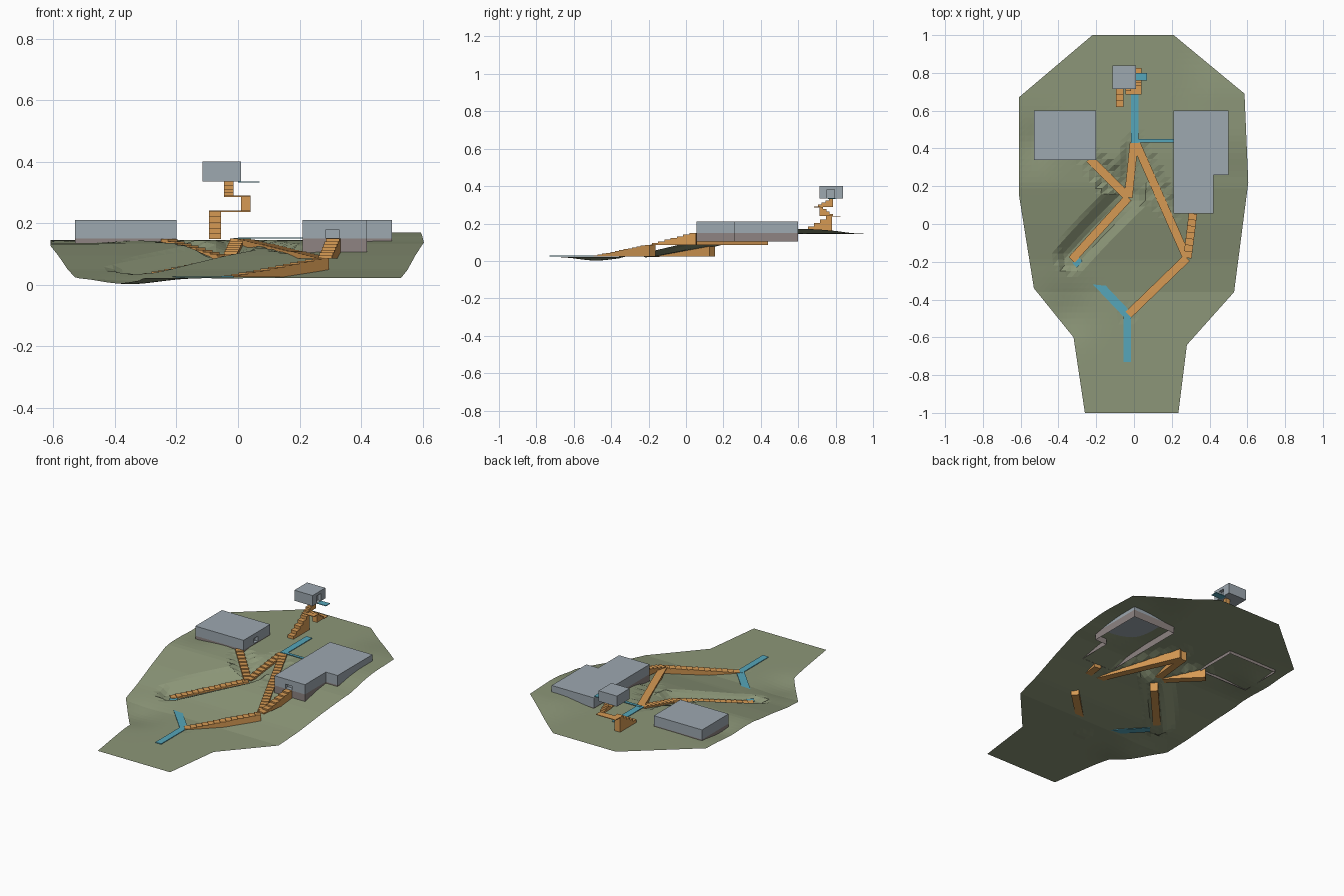
import bpy, bmesh, math
from mathutils import Vector

if "Cube" in bpy.data.objects:
    bpy.data.objects.remove(bpy.data.objects["Cube"])


def material(name, rgb):
    m = bpy.data.materials.new(name)
    lin = [(c / 255 / 12.92) if c < 11 else ((c / 255 + 0.055) / 1.055) ** 2.4 for c in rgb]
    m.diffuse_color = (*lin, 1)
    m.use_nodes = True
    m.node_tree.nodes["Principled BSDF"].inputs["Base Color"].default_value = m.diffuse_color
    return m


GREEN = material("grass green", (140, 150, 120))
ORANGE = material("stair orange", (214, 154, 84))
BLUE = material("path blue", (86, 166, 186))
GREY = material("building grey", (157, 168, 176))
TAUPE = material("footing taupe", (142, 132, 130))


def finish(name, bm, mat, normals=True):
    if normals:
        bmesh.ops.recalc_face_normals(bm, faces=bm.faces)
    me = bpy.data.meshes.new(name)
    bm.to_mesh(me)
    bm.free()
    me.materials.append(mat)
    ob = bpy.data.objects.new(name, me)
    bpy.context.collection.objects.link(ob)
    return ob


def prism(name, pts, shift, mat, caps=True):
    """Extrude a closed 3D outline along a vector."""
    bm = bmesh.new()
    a = [bm.verts.new(p) for p in pts]
    b = [bm.verts.new(Vector(p) + Vector(shift)) for p in pts]
    n = len(pts)
    for i in range(n):
        j = (i + 1) % n
        bm.faces.new((a[i], a[j], b[j], b[i]))
    if caps:
        bm.faces.new(a[::-1])
        bm.faces.new(b)
    return finish(name, bm, mat)


def block(name, x0, x1, y0, y1, z0, z1, mat):
    pts = [(x0, y0, z0), (x1, y0, z0), (x1, y1, z0), (x0, y1, z0)]
    return prism(name, pts, (0, 0, z1 - z0), mat)


def stair(name, p, q, width):
    """Solid stepped flight with a flat underside at the start height."""
    p, q = Vector(p), Vector(q)
    run = Vector((q.x - p.x, q.y - p.y, 0))
    n = max(4, round(run.length / 0.032))
    side = Vector((-run.y, run.x, 0)).normalized() * width
    start = p - side / 2
    rise = (q.z - p.z) / n
    pts = [start]
    for i in range(n):
        for k in (i, i + 1):
            pts.append(start + run * (k / n) + Vector((0, 0, rise * (i + 1))))
    pts.append(start + run)
    return prism(name, pts, side, ORANGE)


def path(name, p, q, z, width):
    p, q = Vector((*p, z)), Vector((*q, z))
    s = Vector((p.y - q.y, q.x - p.x, 0)).normalized() * width / 2
    return prism(name, [p - s, q - s, q + s, p + s], (0, 0, 0.004), BLUE)


def interp(table, t):
    for (a, va), (b, vb) in zip(table, table[1:]):
        if t <= b:
            return va + (vb - va) * max(0, t - a) / (b - a)
    return table[-1][1]


def smooth(a, b, t):
    t = min(1, max(0, (t - a) / (b - a)))
    return t * t * (3 - 2 * t)


def gauss(x, y, cx, cy, r):
    return math.exp(-((x - cx) ** 2 + (y - cy) ** 2) / r ** 2)


# Hillside flights: start and end
HILL = {
    "lower_east_stair": ((-0.03, -0.48, 0.025), (0.28, -0.18, 0.086)),
    "upper_east_stair": ((0.28, -0.18, 0.086), (0.01, 0.43, 0.150)),
    "east_building_stair": ((0.283, -0.18, 0.086), (0.312, 0.055, 0.150)),
    "lower_west_stair": ((-0.33, -0.19, 0.025), (-0.03, 0.14, 0.086)),
    "upper_west_stair": ((-0.03, 0.14, 0.086), (0.0, 0.43, 0.150)),
    "west_building_stair": ((-0.03, 0.14, 0.086), (-0.235, 0.345, 0.148)),
}
for name, (p, q) in HILL.items():
    stair(name, p, q, 0.044)

# Ground sheet, cut down where the flights pass
LEFT = [(-1, -0.26), (-0.6, -0.32), (-0.34, -0.53), (0.16, -0.61), (0.67, -0.61), (1, -0.22)]
RIGHT = [(-1, 0.235), (-0.64, 0.28), (-0.36, 0.53), (0.22, 0.605), (0.69, 0.585), (1, 0.21)]
SLOPE = [(-0.36, 0.022), (-0.2, 0.048), (0, 0.095), (0.2, 0.135), (0.36, 0.145)]


def ground(x, y):
    z = interp(SLOPE, y)
    z += 0.025 * smooth(0.2, 0.45, x) * smooth(0.2, 0.5, y) * (1 - smooth(0.65, 1, y))
    z -= 0.02 * gauss(x, y, -0.53, 0.42, 0.12)
    for p, q in HILL.values():
        a, b = Vector(p), Vector(q)
        d = (b - a).xy
        t = min(1, max(0, (Vector((x, y)) - a.xy).dot(d) / d.length_squared))
        dist = (Vector((x, y)) - a.xy - d * t).length
        cut = a.z + (b.z - a.z) * t - 0.008 + max(0, dist - 0.04) * 0.8
        z = min(z, max(cut, 0.02))
    if y > -0.8:
        z -= 0.02 * gauss(x, y, -0.35, -0.48, 0.13)
    return max(z, 0)


bm = bmesh.new()
ys = sorted({round(-1 + i * 0.03125, 4) for i in range(65)} | {y for y, _ in LEFT + RIGHT})
COLS = 36
rows = []
for y in ys:
    xl, xr = interp(LEFT, y), interp(RIGHT, y)
    xs = [xl + (xr - xl) * i / COLS for i in range(COLS + 1)]
    rows.append([bm.verts.new((x, y, ground(x, y))) for x in xs])
for r, s in zip(rows, rows[1:]):
    for i in range(COLS):
        bm.faces.new((r[i], r[i + 1], s[i + 1]))
        bm.faces.new((r[i], s[i + 1], s[i]))
finish("ground", bm, GREEN, normals=False)

# Flat paths
path("entrance_path", (-0.035, -0.73), (-0.035, -0.47), 0.024, 0.04)
path("west_branch_path", (-0.03, -0.485), (-0.31, -0.19), 0.023, 0.045)
path("summit_path", (0.005, 0.43), (0.005, 0.69), 0.148, 0.04)
path("east_link_path", (0.0, 0.44), (0.21, 0.44), 0.150, 0.018)
path("tower_balcony", (0.0, 0.78), (0.07, 0.78), 0.332, 0.04)


def cut_door(ob, *bounds):
    """Recess a doorway into a building."""
    c = block(ob.name + "_door_cutter", *bounds, GREY)
    c.hide_render = True
    c.hide_set(True)
    c.display_type = 'WIRE'
    m = ob.modifiers.new("door", 'BOOLEAN')
    m.operation = 'DIFFERENCE'
    m.solver = 'EXACT'
    m.object = c


# Buildings with open footing skirts
def building(name, outline, z0, foot):
    prism(name + "_footing", [(x, y, foot) for x, y in outline], (0, 0, z0 - foot), TAUPE, caps=False)
    return prism(name, [(x, y, z0) for x, y in outline], (0, 0, 0.06), GREY)


west = building("west_building", [(-0.53, 0.34), (-0.2, 0.34), (-0.2, 0.6), (-0.53, 0.6)], 0.15, 0.126)
east = building("east_building", [(0.21, 0.055), (0.42, 0.055), (0.42, 0.26), (0.5, 0.26),
                                  (0.5, 0.6), (0.21, 0.6)], 0.15, 0.105)
tower = block("tower_room", -0.115, 0.01, 0.715, 0.84, 0.335, 0.40, GREY)
cut_door(west, -0.22, -0.19, 0.44, 0.48, 0.152, 0.182)
cut_door(east, 0.285, 0.33, 0.04, 0.08, 0.152, 0.178)
cut_door(tower, -0.01, 0.02, 0.755, 0.795, 0.337, 0.382)

# Tower flights and landings
stair("tower_lower_flight", (-0.075, 0.62, 0.148), (-0.075, 0.78, 0.24), 0.04)
block("tower_lower_landing", -0.095, 0.04, 0.78, 0.825, 0.237, 0.241, ORANGE)
stair("tower_middle_flight", (0.025, 0.785, 0.24), (0.025, 0.715, 0.289), 0.03)
block("tower_upper_landing", -0.045, 0.04, 0.685, 0.72, 0.286, 0.290, ORANGE)
stair("tower_upper_flight", (-0.03, 0.705, 0.289), (-0.03, 0.785, 0.335), 0.03)
